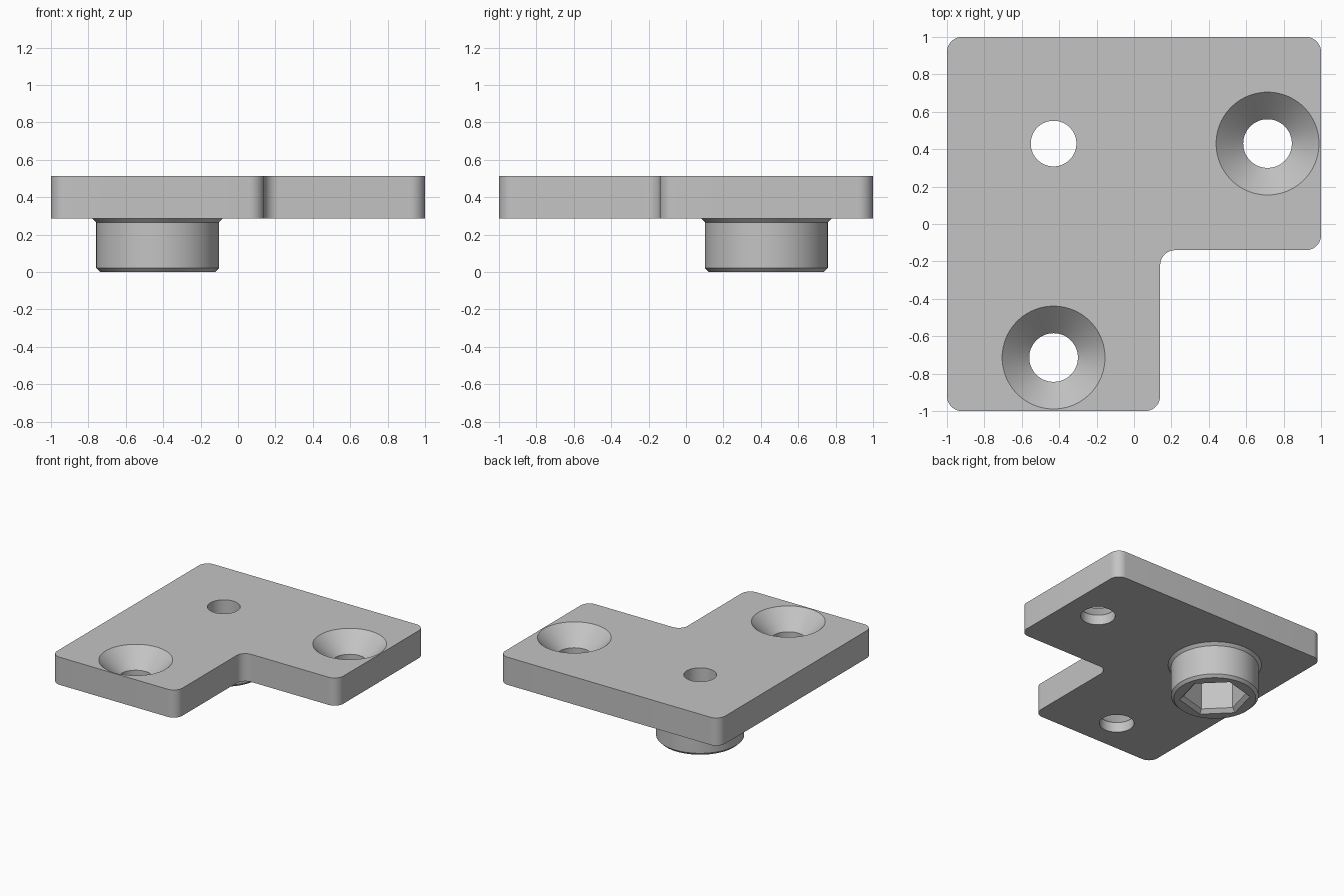
import bpy, bmesh
from math import cos, sin, pi, radians

cube = bpy.data.objects.get("Cube")
if cube:
    bpy.data.objects.remove(cube, do_unlink=True)

BOTTOM, TOP = 0.287, 0.514      # plate height range
PIVOT = (-0.43, 0.43)           # boss and nut bore axis
SCREWS = [(0.714, 0.43), (-0.43, -0.714)]

grey = bpy.data.materials.new("plain grey")
grey.use_nodes = True
colour = (0.55, 0.55, 0.55, 1)
grey.diffuse_color = colour
grey.node_tree.nodes["Principled BSDF"].inputs["Base Color"].default_value = colour


def add_object(name, bm):
    bmesh.ops.recalc_face_normals(bm, faces=bm.faces)
    mesh = bpy.data.meshes.new(name)
    bm.to_mesh(mesh)
    bm.free()
    mesh.materials.append(grey)
    obj = bpy.data.objects.new(name, mesh)
    bpy.context.collection.objects.link(obj)
    return obj


def stack(name, centre, profile, sides=96, turn=0.0):
    """Closed solid of rings, from (radius, height) pairs."""
    bm = bmesh.new()
    angles = [turn + 2 * pi * i / sides for i in range(sides)]
    rings = [[bm.verts.new((centre[0] + r * cos(a), centre[1] + r * sin(a), z))
              for a in angles] for r, z in profile]
    for low, high in zip(rings, rings[1:]):
        for i in range(sides):
            j = (i + 1) % sides
            bm.faces.new((low[i], low[j], high[j], high[i]))
    bm.faces.new(rings[0])
    bm.faces.new(rings[-1])
    return add_object(name, bm)


def combine(target, tool, operation):
    mod = target.modifiers.new(tool.name, 'BOOLEAN')
    mod.operation = operation
    mod.solver = 'EXACT'
    mod.object = tool
    tool.hide_render = True


# L-shaped plate with rounded vertical edges
outline = [(-1, -1), (0.14, -1), (0.14, -0.14), (1, -0.14), (1, 1), (-1, 1)]
bm = bmesh.new()
base = bm.faces.new([bm.verts.new((x, y, BOTTOM)) for x, y in outline])
grown = bmesh.ops.extrude_face_region(bm, geom=[base])["geom"]
bmesh.ops.translate(bm, vec=(0, 0, TOP - BOTTOM),
                    verts=[g for g in grown if isinstance(g, bmesh.types.BMVert)])
uprights = [e for e in bm.edges if abs(e.verts[0].co.z - e.verts[1].co.z) > 0.1]
bmesh.ops.bevel(bm, geom=uprights, offset=0.08, segments=12, profile=0.5, affect='EDGES')
plate = add_object("corner_plate", bm)

# Round boss with chamfered rim and flared root, sunk into the plate
boss = stack("boss", PIVOT, [(0.307, 0), (0.328, 0.021), (0.328, 0.265),
                             (0.35, BOTTOM), (0.35, BOTTOM + 0.05)])
combine(plate, boss, 'UNION')

# Hexagonal nut pocket with chamfered mouth, and the bolt hole above it
pocket = stack("nut_pocket", PIVOT, [(0.285, -0.02), (0.265, 0), (0.235, 0.03),
                                     (0.235, BOTTOM)], sides=6, turn=radians(15))
hole = stack("bolt_hole", PIVOT, [(0.122, 0.1), (0.122, 0.7)])
tools = [boss, pocket, hole]

# Countersunk screw holes
for i, centre in enumerate(SCREWS):
    tools.append(stack(f"screw_hole_{i + 1}", centre,
                       [(0.13, 0.2), (0.13, TOP - 0.145), (0.275, TOP), (0.295, TOP + 0.02)]))
for tool in tools[1:]:
    combine(plate, tool, 'DIFFERENCE')

# Bake the cuts and drop the helper solids
depsgraph = bpy.context.evaluated_depsgraph_get()
baked = bpy.data.meshes.new_from_object(plate.evaluated_get(depsgraph))
plate.modifiers.clear()
plate.data = baked
for tool in tools:
    bpy.data.objects.remove(tool, do_unlink=True)

# One material slot, smooth curves and sharp rims
baked.materials.clear()
baked.materials.append(grey)
for poly in baked.polygons:
    poly.material_index = 0
bpy.ops.object.select_all(action='DESELECT')
plate.select_set(True)
bpy.context.view_layer.objects.active = plate
bpy.ops.object.shade_smooth_by_angle(angle=radians(25))
